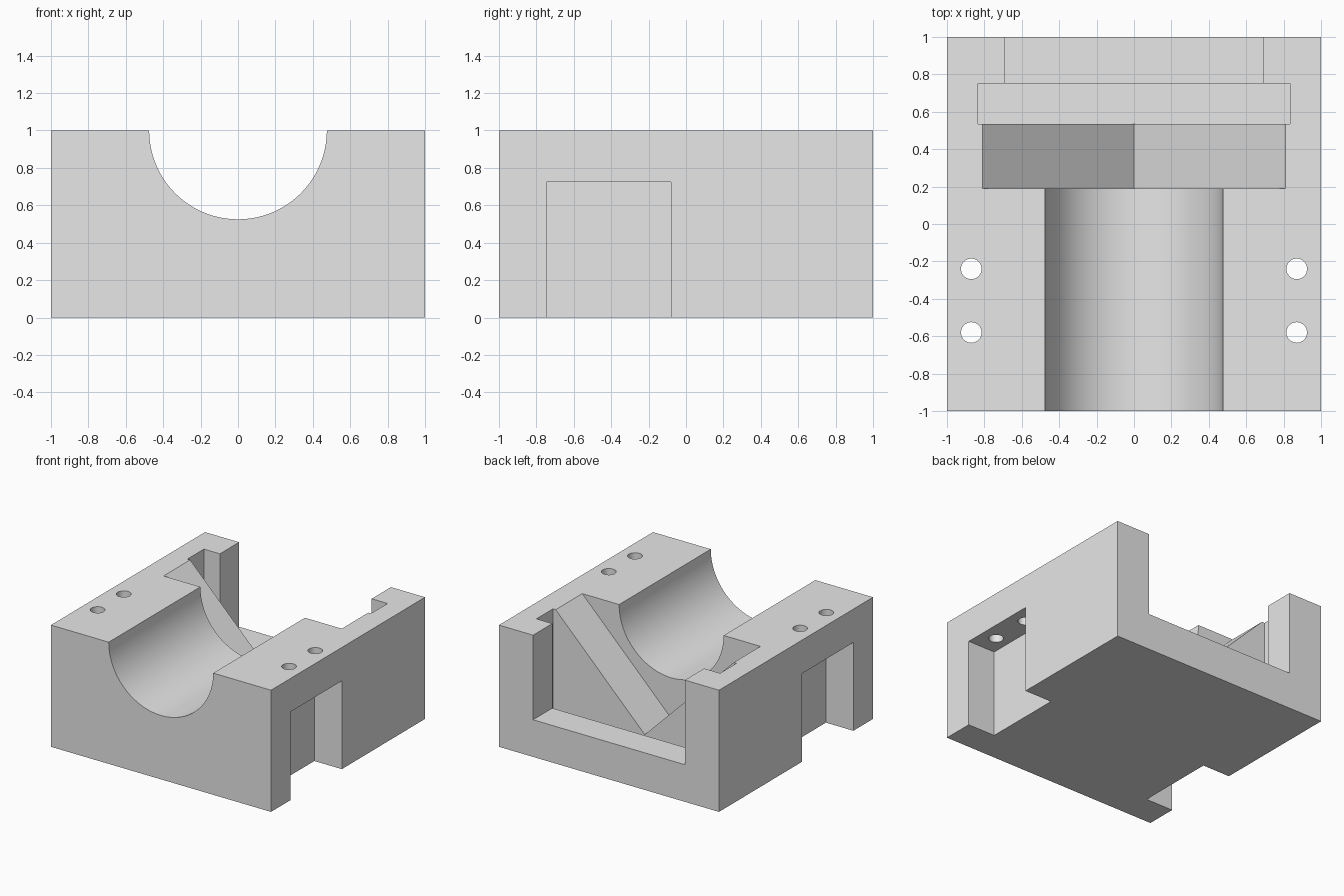
import bpy
import bmesh
import math

cube = bpy.data.objects.get("Cube")
if cube:
    bpy.data.objects.remove(cube, do_unlink=True)

grey = bpy.data.materials.new("light_grey")
grey.use_nodes = True
grey.diffuse_color = (0.8, 0.8, 0.8, 1)
grey.node_tree.nodes["Principled BSDF"].inputs["Base Color"].default_value = (0.8, 0.8, 0.8, 1)


def prism(name, profile, y0, y1):
    """Extrude an (x, z) profile along y."""
    bm = bmesh.new()
    face = bm.faces.new([bm.verts.new((x, y0, z)) for x, z in profile])
    out = bmesh.ops.extrude_face_region(bm, geom=[face])
    moved = [v for v in out["geom"] if isinstance(v, bmesh.types.BMVert)]
    bmesh.ops.translate(bm, verts=moved, vec=(0, y1 - y0, 0))
    bmesh.ops.recalc_face_normals(bm, faces=bm.faces)
    mesh = bpy.data.meshes.new(name)
    bm.to_mesh(mesh)
    bm.free()
    mesh.materials.append(grey)
    obj = bpy.data.objects.new(name, mesh)
    bpy.context.collection.objects.link(obj)
    return obj


def rect(x0, x1, z0, z1):
    return [(x0, z0), (x1, z0), (x1, z1), (x0, z1)]


def circle(r, z, n=96):
    return [(r * math.cos(math.tau * i / n), z + r * math.sin(math.tau * i / n)) for i in range(n)]


block = prism("cradle_block", rect(-1, 1, 0, 1), -1, 1)

# Round channel, vee groove, wide plate slot and rear opening
cutters = [
    prism("round_channel", circle(0.475, 1), -1.1, 0.3),
    prism("vee_groove", [(0, 0.19), (0.91, 1.1), (-0.91, 1.1)], 0.19, 0.6),
    prism("plate_slot", rect(-0.835, 0.835, 0.165, 1.1), 0.535, 0.75),
    prism("rear_opening", rect(-0.69, 0.69, 0.305, 1.1), 0.7, 1.1),
]

# Side notches with bolt holes through their ceilings
for side in (-1, 1):
    cutters.append(prism("side_notch", rect(*sorted((side * 0.75, side * 1.1)), -0.1, 0.725), -0.745, -0.08))
    for y in (-0.24, -0.58):
        bpy.ops.mesh.primitive_cylinder_add(vertices=48, radius=0.055, depth=0.5,
                                            location=(side * 0.87, y, 0.85))
        hole = bpy.context.object
        hole.name = "bolt_hole"
        hole.data.materials.append(grey)
        cutters.append(hole)

# Cut the block and discard the cutters
bpy.ops.object.select_all(action="DESELECT")
block.select_set(True)
bpy.context.view_layer.objects.active = block
for cutter in cutters:
    cutter.hide_render = True
    mod = block.modifiers.new(cutter.name, "BOOLEAN")
    mod.operation = "DIFFERENCE"
    mod.solver = "EXACT"
    mod.object = cutter
    bpy.ops.object.modifier_apply(modifier=mod.name)
    bpy.data.objects.remove(cutter, do_unlink=True)

bpy.ops.object.shade_smooth_by_angle(angle=math.radians(30))
